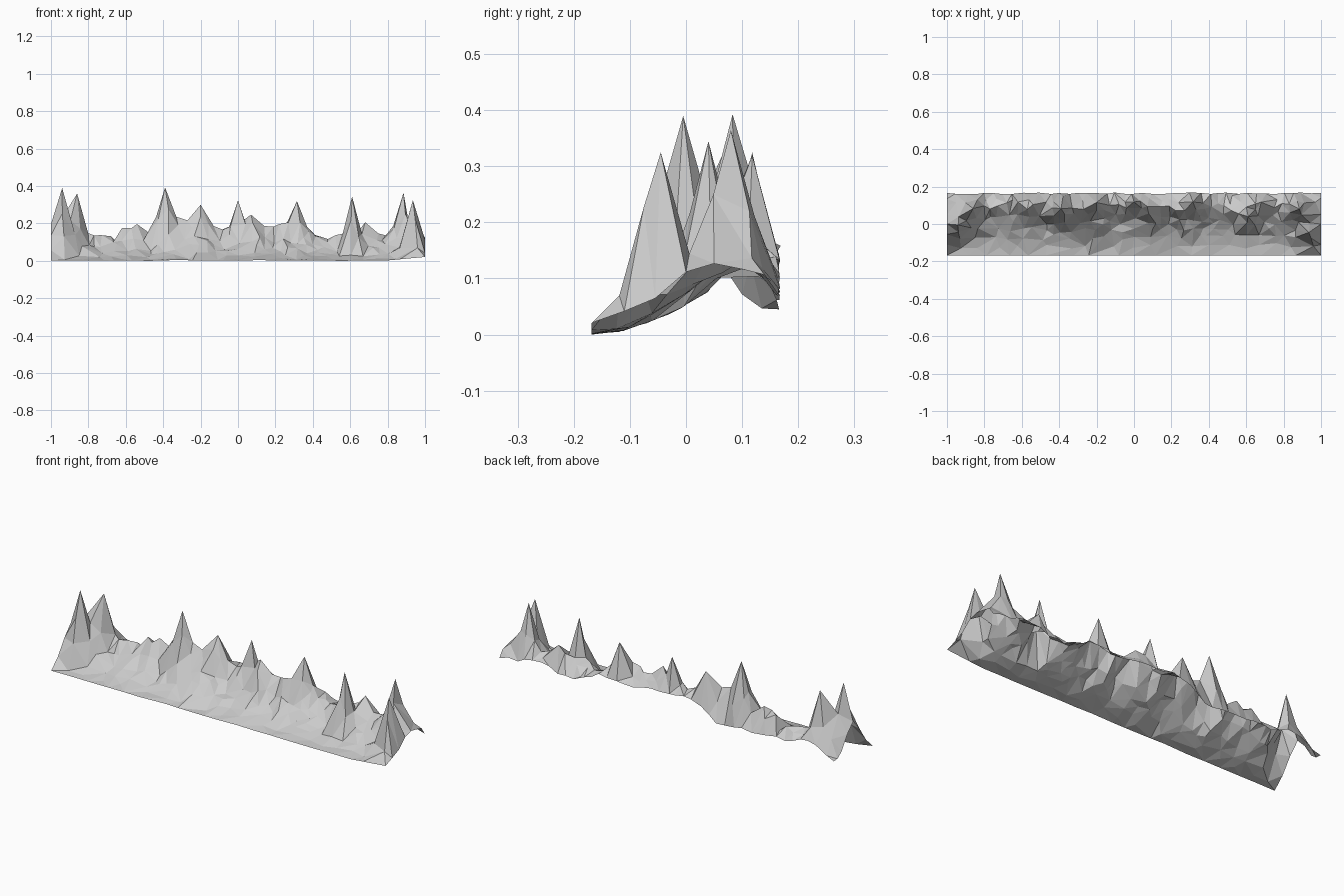
import bpy, math, random
from mathutils import Vector
from mathutils.geometry import delaunay_2d_cdt

if "Cube" in bpy.data.objects:
    bpy.data.objects.remove(bpy.data.objects["Cube"])

random.seed(5)
FRONT, BACK, CREST = -0.168, 0.166, 0.095

# Summits: x, y, height, steepness
peaks = [(-.94, -.005, .393, 3.5), (-.86, .083, .363, 3.5), (-.39, .083, .396, 3.3),
         (-.20, .115, .303, 1.5), (0, .118, .328, 3), (.315, .118, .323, 2.5),
         (.61, .04, .348, 3.8), (.885, .08, .368, 3.5), (.935, -.045, .328, 3.5)]

# Crest height between the summits, along x
crest = [(-1, .13), (-.9, .16), (-.77, .14), (-.68, .135), (-.62, .18), (-.54, .2),
         (-.47, .15), (-.43, .18), (-.33, .24), (-.27, .22), (-.2, .24), (-.13, .19),
         (-.08, .17), (.04, .2), (.07, .25), (.14, .19), (.22, .2), (.27, .21),
         (.37, .18), (.45, .13), (.48, .12), (.52, .14), (.57, .13), (.65, .17),
         (.68, .21), (.75, .15), (.79, .14), (.83, .19), (.91, .17), (.97, .14), (1, .12)]

# Height of the open back rim along x
rim = [(-1, .046), (-.93, .08), (-.84, .12), (-.67, .08), (-.52, .08), (-.3, .06),
       (-.19, .15), (-.02, .15), (.1, .14), (.23, .12), (.35, .136), (.43, .13),
       (.49, .1), (.56, .076), (.65, .085), (.74, .12), (.85, .1), (1, .08)]

# Cut edges at the two ends: y, height
ends = {-1: [(-.11, .06), (-.055, .14), (0, .2), (.05, .15), (.1, .075), (.135, .05)],
        1: [(-.11, .045), (-.055, .068), (0, .115), (.05, .13), (.1, .12), (.14, .11)]}

# Front slope: y, share of the crest height
slope = [(FRONT, .03), (-.1, .11), (-.05, .28), (0, .51), (.05, .77), (CREST, 1)]

# Alternating buttresses and gullies down the front
gullies = [(-1 + i * .08, random.uniform(.7, .9) if i % 2 else random.uniform(1, 1.25))
           for i in range(27)]


def interp(table, t):
    for (a, u), (b, v) in zip(table, table[1:]):
        if t <= b:
            return u + (v - u) * (t - a) / (b - a)
    return table[-1][1]


def height(x, y, rough):
    top = interp(crest, x)
    if y <= CREST:
        s = interp(slope, y)
        z = top * s * (1 + (interp(gullies, x) - 1) * min(1, 2.5 * (1 - s)))
    else:
        f = (y - CREST) / (BACK - CREST)
        z = top * (1 - f) + interp(rim, x) * f
    z *= 1 + random.uniform(-rough, rough * .6)
    if y < BACK - .01 and y > -.12:
        for px, py, h, steep in peaks:
            # the mountain back drops faster than its front
            k = max(steep, 3) if y > py else steep
            z = max(z, h - k * math.hypot((x - px) * max(k, 2.5) / k, y - py)
                    - (.4 * (py - y) if steep < 2 else 0)) if y > -.02 or steep > 3 else z
    # the right end of the foot curls up slightly
    if y < -.05:
        z += .022 * max(0, (x - .8) / .2)
    return z


points = []


def add(x, y, z, gap):
    if all(math.hypot(x - p[0], y - p[1]) > gap for p in points):
        points.append((x, y, z))


# Summits and crest
for p in peaks:
    add(*p[:3], 0)
for x, z in crest[1:-1]:
    y = CREST + random.uniform(-.025, .025)
    add(x, y, max(z, height(x, y, 0)), .03)

# Straight outer border
for count, y, wobble in ((18, FRONT, .03), (40, BACK, .012)):
    for i in range(count + 1):
        x = -1 + 2 * i / count
        if 0 < i < count:
            x += random.uniform(-wobble, wobble)
        add(x, y, height(x, y, .15), .01)
for x, edge in ends.items():
    for y, z in edge:
        add(x, y, z, .01)

# Scattered rocks: sparse at the foot and on the left, denser on the right
for y, step, rough in ((-.115, .1, .35), (-.07, .075, .3), (-.03, .06, .25),
                       (.01, .052, .25), (.045, .05, .2), (.08, .05, .15),
                       (.11, .05, .15), (.138, .05, .12)):
    x = -.97 + random.uniform(0, step * .5)
    while x < .97:
        s = step * (1.15 if x < .2 else .9)
        jx = x + random.uniform(-.3, .3) * s
        jy = y + random.uniform(-.016, .016)
        if abs(jx) < .98:
            add(jx, jy, height(jx, jy, rough), .03)
        x += s

# Triangulate in plan, then lift to height
flat, _, faces, source, _, _ = delaunay_2d_cdt(
    [Vector(p[:2]) for p in points], [], [], 0, 1e-6)
low = min(p[2] for p in points)
verts = []
for co, src in zip(flat, source):
    y = co.y
    if y > BACK - .001 and abs(co.x) < .99:
        y += random.uniform(-.006, .003)
    verts.append((co.x, y, points[src[0]][2] - low))

mesh = bpy.data.meshes.new("mountain_ridge")
mesh.from_pydata(verts, [], [list(f) for f in faces])
mesh.update()
ridge = bpy.data.objects.new("mountain_ridge", mesh)
bpy.context.collection.objects.link(ridge)
